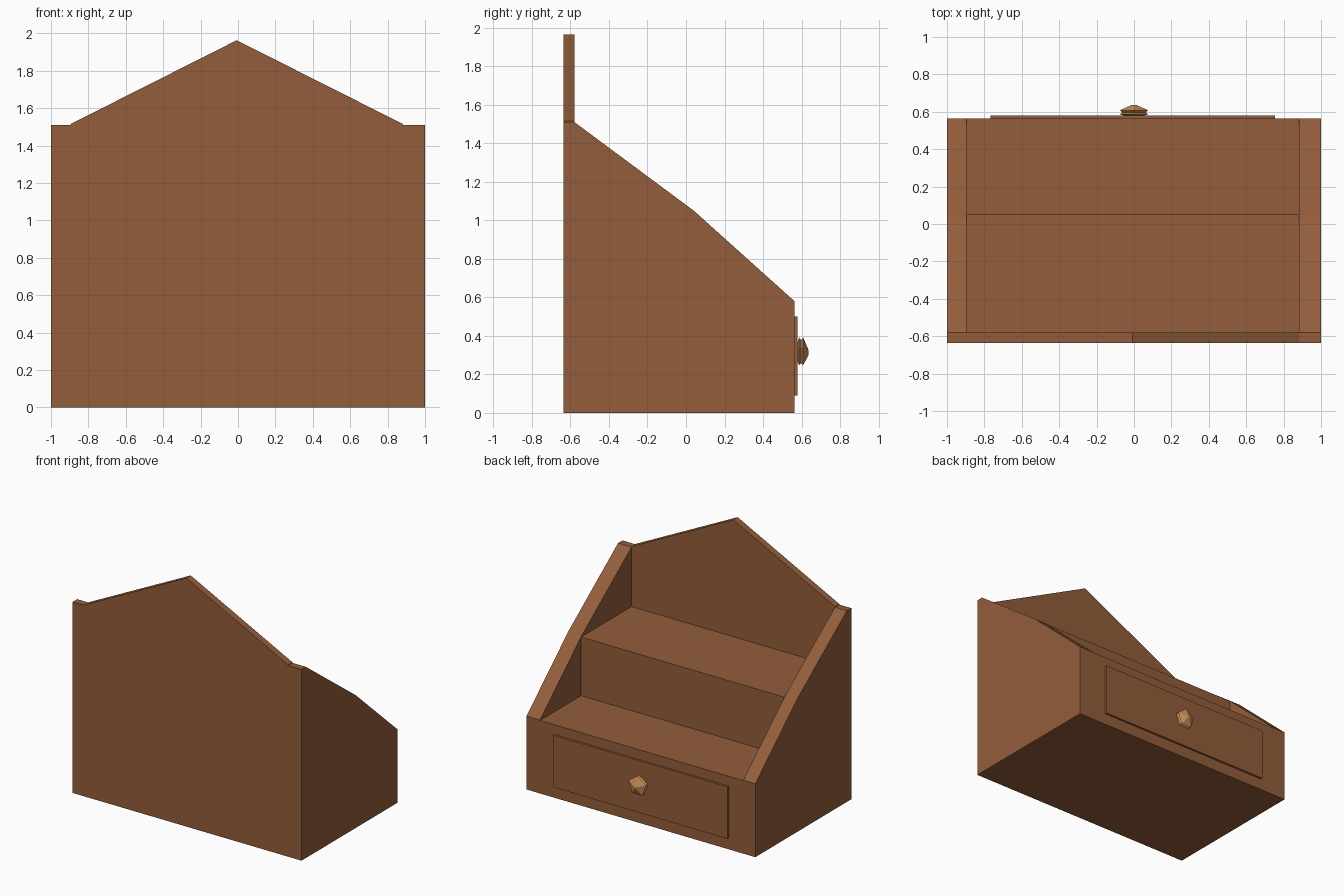
import bpy, bmesh, math
from mathutils import Vector

if "Cube" in bpy.data.objects:
    bpy.data.objects.remove(bpy.data.objects["Cube"])


def material(name, color):
    m = bpy.data.materials.new(name)
    m.diffuse_color = (*color, 1)
    m.use_nodes = True
    m.node_tree.nodes["Principled BSDF"].inputs["Base Color"].default_value = m.diffuse_color
    return m


wood = material("wood", (0.29, 0.11, 0.043))
light_wood = material("light_wood", (0.58, 0.27, 0.10))


def make(name, bm, mat):
    bmesh.ops.recalc_face_normals(bm, faces=bm.faces)
    mesh = bpy.data.meshes.new(name)
    bm.to_mesh(mesh)
    bm.free()
    mesh.materials.append(mat)
    ob = bpy.data.objects.new(name, mesh)
    bpy.context.collection.objects.link(ob)
    return ob


def prism(name, points, offset, mat=wood):
    """Extrude a closed outline of 3D points along offset."""
    bm = bmesh.new()
    face = bm.faces.new([bm.verts.new(p) for p in points])
    new = bmesh.ops.extrude_face_region(bm, geom=[face])["geom"]
    bmesh.ops.translate(bm, vec=Vector(offset),
                        verts=[v for v in new if isinstance(v, bmesh.types.BMVert)])
    return make(name, bm, mat)


# Carcass: side outline across the full width
side = [(-0.635, 0), (0.563, 0), (0.563, 0.58), (0.04, 1.05), (-0.58, 1.51), (-0.635, 1.51)]
carcass = prism("carcass", [(-1, y, z) for y, z in side], (2, 0, 0))

# Stepped recess between the side panels
steps = [(-0.58, 1.04), (0.05, 1.04), (0.05, 0.577), (0.8, 0.577), (0.8, 2), (-0.58, 2)]
cutter = prism("step_cutter", [(-0.895, y, z) for y, z in steps], (1.777, 0, 0))
cutter.hide_render = True
mod = carcass.modifiers.new("steps", "BOOLEAN")
mod.operation = "DIFFERENCE"
mod.solver = "EXACT"
mod.object = cutter
bpy.context.view_layer.objects.active = carcass
bpy.ops.object.modifier_apply(modifier=mod.name)
bpy.data.objects.remove(cutter)

# Pointed top of the back board
prism("back_gable", [(-0.895, -0.635, 1.51), (0.882, -0.635, 1.51), (0.882, -0.635, 1.515),
                     (-0.007, -0.635, 1.963), (-0.895, -0.635, 1.515)], (0, 0.055, 0))

# Drawer front
prism("drawer_front", [(-0.768, 0.563, 0.09), (0.755, 0.563, 0.09),
                       (0.755, 0.563, 0.5), (-0.768, 0.563, 0.5)], (0, 0.017, 0))

# Five-sided knob, rings from the drawer outwards
bm = bmesh.new()
rings = []
for y, r in [(0.578, 0.05), (0.587, 0.08), (0.597, 0.066), (0.608, 0.08), (0.637, 0.012)]:
    rings.append([bm.verts.new((r * math.sin(a), y, 0.312 + r * math.cos(a)))
                  for a in (i * math.tau / 5 for i in range(5))])
for low, high in zip(rings, rings[1:]):
    for i in range(5):
        j = (i + 1) % 5
        bm.faces.new((low[i], low[j], high[j], high[i]))
bm.faces.new(rings[0])
bm.faces.new(rings[-1])
make("drawer_knob", bm, light_wood)
